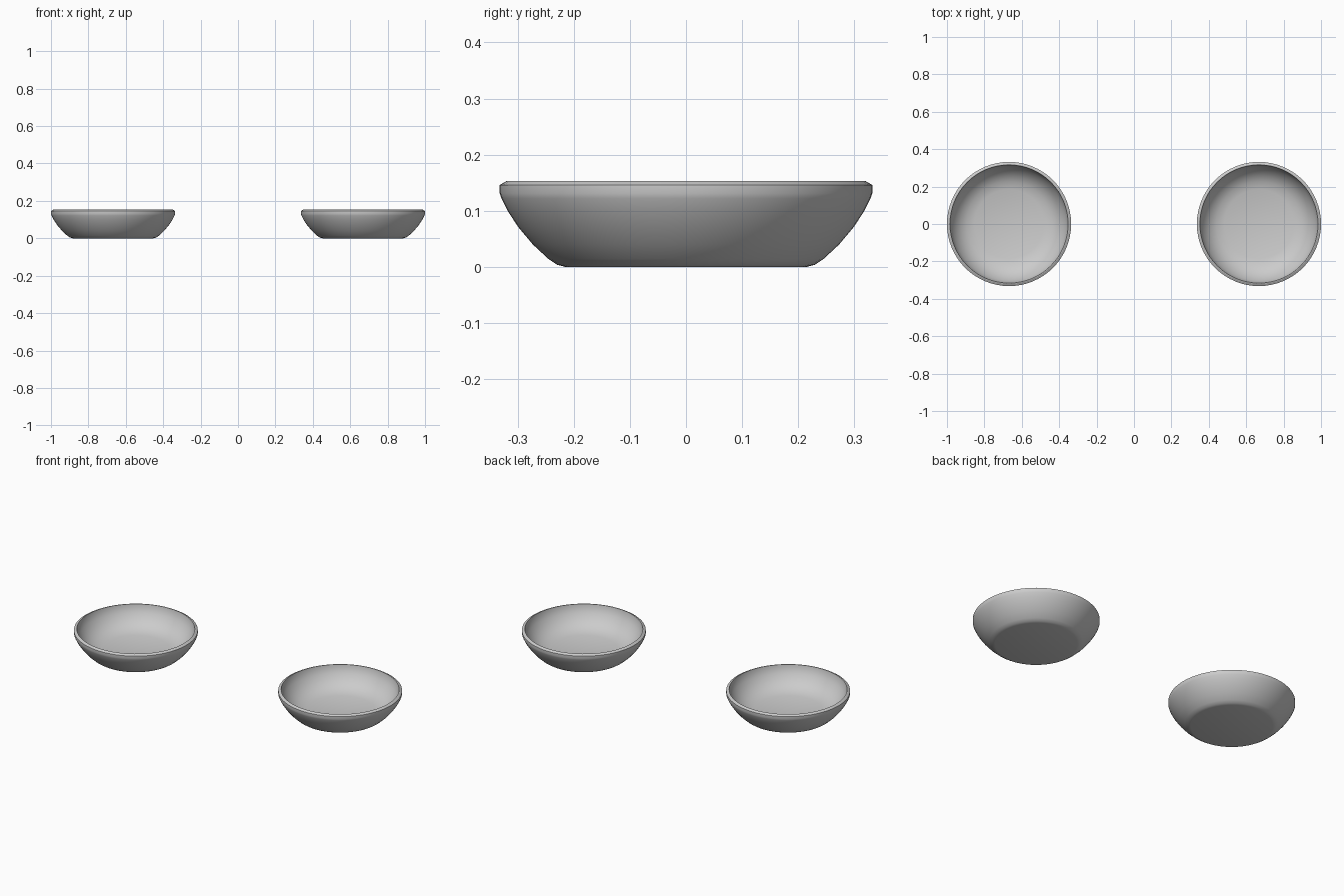
import bpy, bmesh, math

if "Cube" in bpy.data.objects:
    bpy.data.objects.remove(bpy.data.objects["Cube"])

# half section of the bowl (radius, height): underside, outer wall, rim, inner wall, floor
PROFILE = [(0, 0), (0.215, 0), (0.230, 0.004), (0.245, 0.014), (0.273, 0.040),
           (0.299, 0.071), (0.318, 0.100), (0.329, 0.122), (0.332, 0.131),
           (0.332, 0.146), (0.320, 0.153), (0.316, 0.153),
           (0.313, 0.134), (0.301, 0.108), (0.282, 0.081), (0.258, 0.058),
           (0.228, 0.041), (0.185, 0.029), (0, 0.023)]


def make_bowl(name, x):
    bm = bmesh.new()
    verts = [bm.verts.new((r, 0, z)) for r, z in PROFILE]
    edges = [bm.edges.new(pair) for pair in zip(verts, verts[1:])]
    bmesh.ops.spin(bm, geom=verts + edges, cent=(0, 0, 0), axis=(0, 0, 1),
                   angle=math.tau, steps=64, use_merge=True)
    bmesh.ops.remove_doubles(bm, verts=bm.verts, dist=0.0005)
    bmesh.ops.recalc_face_normals(bm, faces=bm.faces)
    mesh = bpy.data.meshes.new(name)
    bm.to_mesh(mesh)
    bm.free()
    bowl = bpy.data.objects.new(name, mesh)
    bowl.location.x = x
    bpy.context.collection.objects.link(bowl)
    bpy.ops.object.select_all(action='DESELECT')
    bowl.select_set(True)
    bpy.context.view_layer.objects.active = bowl
    bpy.ops.object.shade_smooth_by_angle(angle=math.radians(30))


# matching pair of bowls
make_bowl("left_bowl", -0.668)
make_bowl("right_bowl", 0.668)
